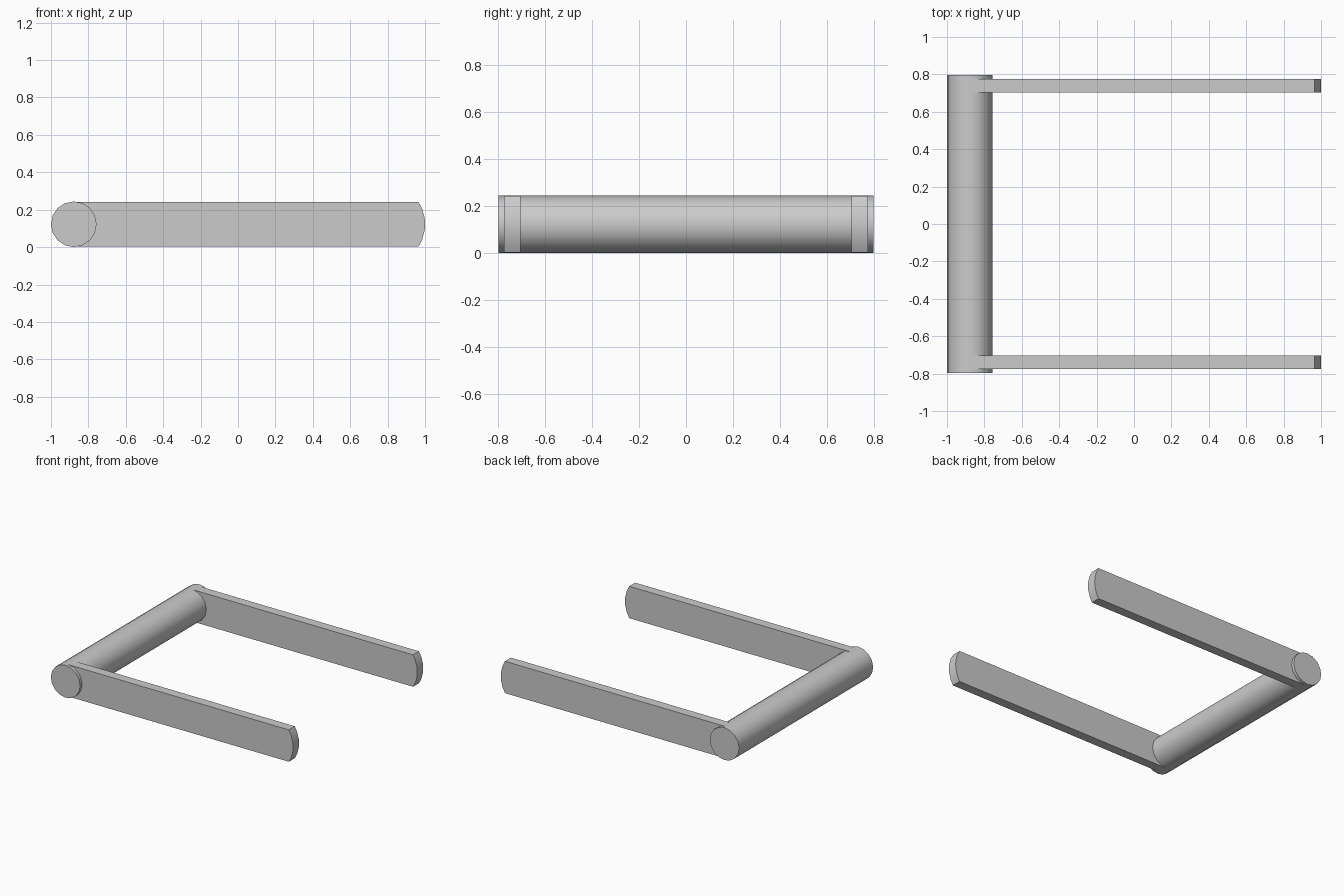
import bpy, bmesh, math

if "Cube" in bpy.data.objects:
    bpy.data.objects.remove(bpy.data.objects["Cube"])

R = 0.122
CX, CZ = -1 + R, R


def prism(name, profile, y0, y1, smooth):
    """Extrude an x-z profile along y."""
    bm = bmesh.new()
    face = bm.faces.new([bm.verts.new((x, y0, z)) for x, z in profile])
    ext = bmesh.ops.extrude_face_region(bm, geom=[face])
    for v in ext["geom"]:
        if isinstance(v, bmesh.types.BMVert):
            v.co.y = y1
    bmesh.ops.recalc_face_normals(bm, faces=bm.faces)
    mesh = bpy.data.meshes.new(name)
    bm.to_mesh(mesh)
    bm.free()
    obj = bpy.data.objects.new(name, mesh)
    bpy.context.collection.objects.link(obj)
    if smooth:
        bpy.ops.object.select_all(action='DESELECT')
        obj.select_set(True)
        bpy.context.view_layer.objects.active = obj
        bpy.ops.object.shade_smooth_by_angle(angle=math.radians(35))
    return obj


# Round crossbar
circle = [(CX + R * math.cos(2 * math.pi * i / 16),
           CZ + R * math.sin(2 * math.pi * i / 16)) for i in range(16)]
prism("crossbar", circle, -0.797, 0.797, True)

# Two flat arms with shallow rounded tips
arm = [(CX, 0.002), (0.965, 0.002), (0.985, 0.04), (0.998, 0.09), (1.0, CZ),
       (0.998, 0.154), (0.985, 0.204), (0.965, 0.242), (CX, 0.242)]
for name, s in (("front_arm", -1), ("back_arm", 1)):
    prism(name, arm, s * 0.703, s * 0.774, True)
